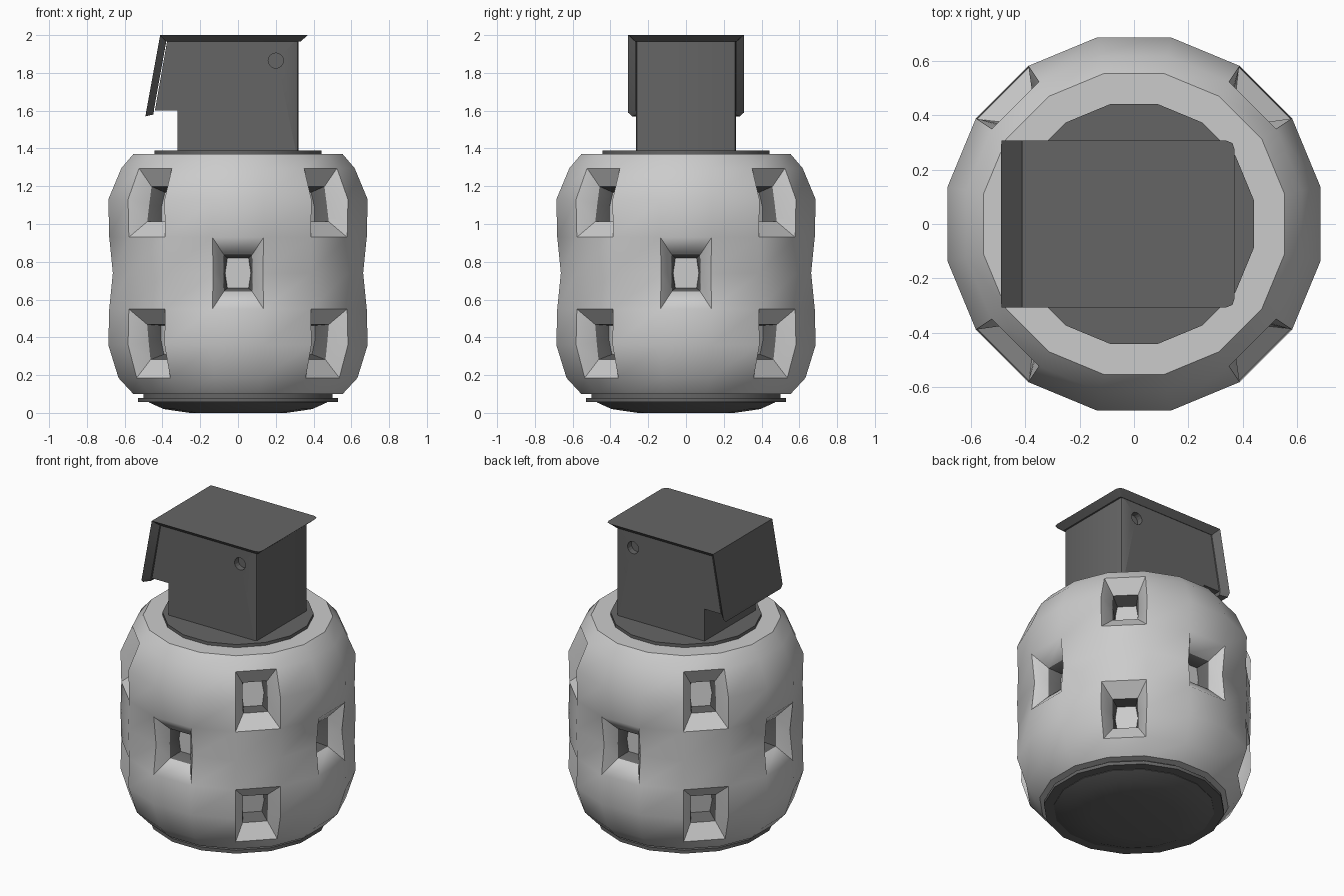
import bpy, bmesh, math
from mathutils import Vector

if "Cube" in bpy.data.objects:
    bpy.data.objects.remove(bpy.data.objects["Cube"])

N = 16
dark = bpy.data.materials.new("dark_grey")
dark.diffuse_color = (0.13, 0.13, 0.13, 1)
dark.use_nodes = True
dark.node_tree.nodes["Principled BSDF"].inputs["Base Color"].default_value = dark.diffuse_color
light = bpy.data.materials.new("light_grey")
light.diffuse_color = (0.6, 0.6, 0.6, 1)
light.use_nodes = True
light.node_tree.nodes["Principled BSDF"].inputs["Base Color"].default_value = light.diffuse_color


def finish(bm, name, mats, angle):
    bmesh.ops.recalc_face_normals(bm, faces=bm.faces)
    me = bpy.data.meshes.new(name)
    bm.to_mesh(me)
    bm.free()
    for m in mats:
        me.materials.append(m)
    ob = bpy.data.objects.new(name, me)
    bpy.context.collection.objects.link(ob)
    bpy.ops.object.select_all(action='DESELECT')
    ob.select_set(True)
    bpy.context.view_layer.objects.active = ob
    bpy.ops.object.shade_smooth_by_angle(angle=math.radians(angle))
    return ob


def rings(bm, profile):
    """16-sided rings with flat faces on the axes."""
    return [[bm.verts.new((r * math.cos((i - .5) * math.tau / N),
                           r * math.sin((i - .5) * math.tau / N), z))
             for i in range(N)] for r, z in profile]


def skin(bm, loops, skip=()):
    for k in range(len(loops) - 1):
        a, b = loops[k], loops[k + 1]
        n = len(a)
        for i in range(n):
            if (i, k) not in skip:
                j = (i + 1) % n
                bm.faces.new((a[i], a[j], b[j], b[i]))
    bm.faces.new(loops[0][::-1])
    bm.faces.new(loops[-1])


def lathe(name, profile, angle=30):
    bm = bmesh.new()
    skin(bm, rings(bm, profile))
    return finish(bm, name, [dark], angle)


# Barrel shell: rings spaced so each pocket covers two stacked faces
bm = bmesh.new()
R = rings(bm, [(.565, .10), (.645, .185), (.70, .36), (.695, .55), (.70, .74),
               (.695, .93), (.70, 1.13), (.63, 1.295), (.565, 1.37)])
pockets = []
for i in range(0, N, 2):
    pockets += [(i, 3)] if i % 4 == 0 else [(i, 1), (i, 5)]
skin(bm, R, {(i, k + d) for i, k in pockets for d in (0, 1)})

# Pockets: sloped funnel, dark walls, light floor
for i, k in pockets:
    j = (i + 1) % N
    loop = [R[k][i], R[k][j], R[k + 1][j], R[k + 2][j], R[k + 2][i], R[k + 1][i]]
    for v in (loop[2], loop[5]):
        if k == 3:
            v.co.x *= .965
            v.co.y *= .965
    a = i * math.tau / N
    side = Vector((-math.sin(a), math.cos(a), 0))
    up = (loop[3].co + loop[4].co - loop[0].co - loop[1].co).normalized()
    inward = -side.cross(up)
    c = sum((v.co for v in loop), Vector()) / 6
    prev = loop
    half_h = (loop[3].co - loop[1].co).length / 2
    signs = [(-1, -1), (1, -1), (1, 0), (1, 1), (-1, 1), (-1, 0)]
    for hw, mid_w, hh, depth, mat in ((.075, .076, .51, .075, 0),
                                      (.056, .068, .42, .16, 1)):
        new = [bm.verts.new(c + side * (s * (hw if t else mid_w))
                            + up * (t * half_h * hh) + inward * depth)
               for s, t in signs]
        for q in range(6):
            w = (q + 1) % 6
            f = bm.faces.new((prev[q], prev[w], new[w], new[q]))
            f.material_index = mat
        prev = new
    bm.faces.new(prev)
finish(bm, "barrel_shell", [light, dark], 40)

# Stepped base and neck disc
lathe("base_cup", [(.26, .0), (.40, .02), (.48, .055), (.48, .065)], 40)
lathe("base_flange", [(.54, .058), (.54, .08)])
lathe("base_ring", [(.51, .075), (.51, .105)])
lathe("neck_disc", [(.45, 1.365), (.45, 1.39)])

# Fuse head: side profile extruded across y, upright corners bevelled
prof = [(-.32, 1.39), (.32, 1.39), (.32, 1.97), (-.375, 1.97), (-.44, 1.6), (-.32, 1.6)]
bm = bmesh.new()
skin(bm, [[bm.verts.new((x, y, z)) for x, z in prof] for y in (-.265, .265)])
corners = [e for e in bm.edges
           if all(abs(abs(v.co.x) - .32) < 1e-4 for v in e.verts)
           and abs(e.verts[0].co.x - e.verts[1].co.x) < 1e-4
           and abs(e.verts[0].co.y - e.verts[1].co.y) < 1e-4
           and e.verts[0].co.x > 0]
bmesh.ops.bevel(bm, geom=corners, offset=.015, segments=2, profile=.5, affect='EDGES')
head = finish(bm, "fuse_head", [dark], 30)

# Shallow pin sockets on both sides of the head
for n, y in (("front", -.265), ("back", .265)):
    bpy.ops.mesh.primitive_cylinder_add(vertices=16, radius=.04, depth=.08,
                                        location=(.2, y, 1.865),
                                        rotation=(math.pi / 2, 0, 0))
    cut = bpy.context.object
    cut.name = n + "_socket_cutter"
    cut.hide_render = True
    cut.hide_set(True)
    mod = head.modifiers.new(n + "_socket", 'BOOLEAN')
    mod.operation = 'DIFFERENCE'
    mod.object = cut

# Lever: bent plate, narrower underneath so its rim flares outward
bm = bmesh.new()
sections = []
for xo, zo, xi, zi, wo, wi in ((.37, 2.0, .33, 1.965, .275, .255),
                               (.362, 2.0, .325, 1.965, .298, .265),
                               (.34, 2.0, .31, 1.965, .307, .268),
                               (-.412, 2.0, -.38, 1.965, .307, .268),
                               (-.487, 1.59, -.445, 1.605, .307, .268),
                               (-.49, 1.57, -.447, 1.58, .285, .26)):
    sections.append([bm.verts.new(p) for p in ((xo, -wo, zo), (xo, wo, zo),
                                               (xi, wi, zi), (xi, -wi, zi))])
skin(bm, sections)
finish(bm, "safety_lever", [dark], 25)
